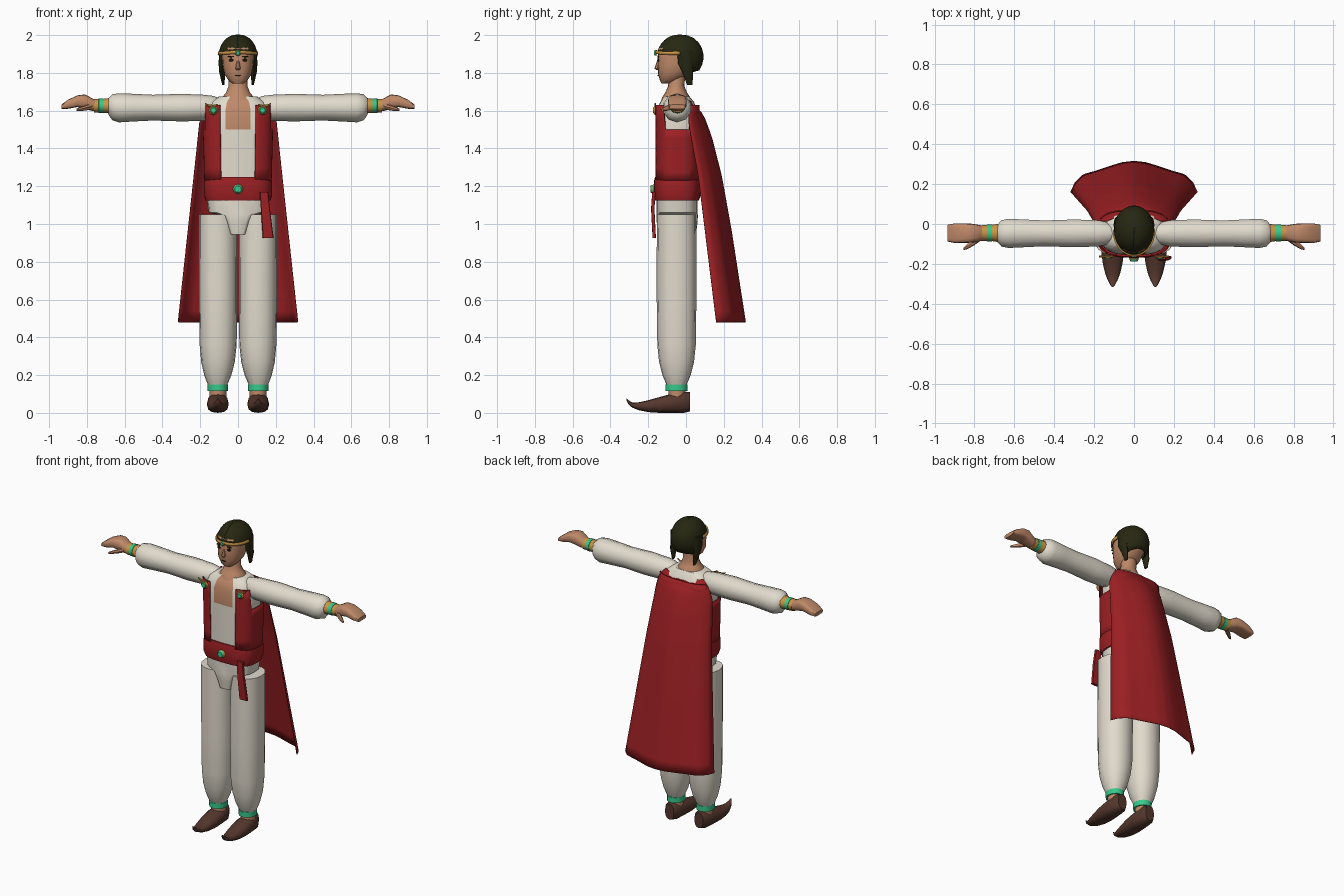
import bpy, bmesh, math
from math import sin, cos, pi

if "Cube" in bpy.data.objects:
    bpy.data.objects.remove(bpy.data.objects["Cube"])


def material(name, r, g, b):
    m = bpy.data.materials.new(name)
    m.diffuse_color = (r, g, b, 1)
    m.use_nodes = True
    m.node_tree.nodes["Principled BSDF"].inputs["Base Color"].default_value = m.diffuse_color
    return m


SKIN = material("skin", 0.52, 0.25, 0.14)
CREAM = material("cream cloth", 0.76, 0.71, 0.61)
RED = material("red cloth", 0.33, 0.014, 0.017)
BROWN = material("brown leather", 0.09, 0.038, 0.026)
HAIR = material("dark hair", 0.02, 0.02, 0.006)
GOLD = material("gold", 0.58, 0.30, 0.06)
GREEN = material("green gem", 0.04, 0.58, 0.26)
BLACK = material("dark eye", 0.012, 0.008, 0.006)


def build(name, verts, faces, *mats):
    me = bpy.data.meshes.new(name)
    me.from_pydata(verts, [], faces)
    bm = bmesh.new()
    bm.from_mesh(me)
    bmesh.ops.recalc_face_normals(bm, faces=bm.faces)
    bm.to_mesh(me)
    bm.free()
    for m in mats:
        me.materials.append(m)
    ob = bpy.data.objects.new(name, me)
    bpy.context.collection.objects.link(ob)
    return ob


def ring(axis, c, a, b, n=16, p=2.0):
    """Superellipse around c, in the plane across the axis."""
    pts = []
    for i in range(n):
        t = 2 * pi * i / n
        u = a * math.copysign(abs(sin(t)) ** (2 / p), sin(t))
        v = b * math.copysign(abs(cos(t)) ** (2 / p), cos(t))
        o = {'x': (0, u, v), 'y': (u, 0, v), 'z': (u, -v, 0)}[axis]
        pts.append(tuple(c[k] + o[k] for k in range(3)))
    return pts


def loft(name, rings, *mats):
    n = len(rings[0])
    faces = [(k * n + i, k * n + (i + 1) % n, (k + 1) * n + (i + 1) % n, (k + 1) * n + i)
             for k in range(len(rings) - 1) for i in range(n)]
    faces += [tuple(range(n)), tuple(range((len(rings) - 1) * n, len(rings) * n))]
    return build(name, [p for r in rings for p in r], faces, *mats)


def grid(name, rows, mat, thick=0.0):
    n = len(rows[0])
    faces = [(k * n + i, k * n + i + 1, (k + 1) * n + i + 1, (k + 1) * n + i)
             for k in range(len(rows) - 1) for i in range(n - 1)]
    ob = build(name, [p for r in rows for p in r], faces, mat)
    if thick:
        mod = ob.modifiers.new("thickness", 'SOLIDIFY')
        mod.thickness, mod.offset = thick, 0
    return ob


def interp(x, table):
    for (x0, y0), (x1, y1) in zip(table, table[1:]):
        if x <= x1:
            return y0 + (y1 - y0) * (x - x0) / (x1 - x0)
    return table[-1][1]


def disc(name, x, y, z, r, depth, mat, n=12, rz=None):
    rz = rz or r
    return loft(name, [ring('y', (x, y, z), r, rz, n),
                       ring('y', (x, y - depth, z), r * .75, rz * .75, n)], mat)


Y = -0.047  # body centre line

# shirt, with the open neckline in skin
shirt = loft("shirt", [ring('z', (0, Y, z), a, b, 24, 3) for z, a, b in
             [(1.15, .160, .108), (1.5, .166, .109), (1.6, .165, .107), (1.645, .145, .09),
              (1.675, .10, .066)]], CREAM, SKIN)
for f in shirt.data.polygons:
    if abs(f.center.x) < .06 and f.center.y < -.09 and f.center.z > 1.5:
        f.material_index = 1

# sleeveless vest, open at the front with armholes
rows = []
for k in range(7):
    row = []
    for i in range(49):
        t = .37 + (2 * pi - .74) * i / 48
        top = 1.5 if abs(cos(t)) < .42 else 1.63
        z = 1.23 + (top - 1.23) * k / 6
        s = 1 + .06 * (z - 1.23) / .4
        row.append((.175 * s * math.copysign(abs(sin(t)) ** .667, sin(t)),
                    Y - .116 * math.copysign(abs(cos(t)) ** .667, cos(t)), z))
    rows.append(row)
grid("vest", rows, RED, .007)

# belt, buckle and hanging sash
loft("belt", [ring('z', (0, Y, z), a, b, 24, 3) for z, a, b in
     [(1.125, .172, .116), (1.15, .18, .123), (1.225, .18, .123), (1.25, .172, .117)]], RED)
disc("buckle_rim", 0, -.168, 1.185, .027, .012, GOLD)
disc("buckle_gem", 0, -.178, 1.185, .023, .01, GREEN)
loft("sash", [ring('z', (x, y, z), w, .009, 8, 6) for x, y, z, w in
     [(.137, -.170, 1.17, .022), (.145, -.176, 1.08, .024), (.160, -.168, .925, .029)]], RED)

# hips
loft("hips", [ring('z', (0, Y, z), a, b, 20, p) for z, a, b, p in
     [(1.135, .165, .108, 3), (1.06, .155, .108, 3), (1.045, .085, .11, 5),
      (1.01, .065, .108, 5), (.945, .042, .10, 5)]], CREAM)

# neck and head
loft("neck", [ring('z', (0, y, z), a, b, 16) for z, y, a, b in
     [(1.63, -.052, .10, .085), (1.67, -.052, .085, .075), (1.695, -.052, .064, .058),
      (1.73, -.052, .050, .043), (1.81, -.045, .048, .043)]], SKIN)
loft("head", [ring('z', (0, y, z), a, b, 20, 2.3) for z, y, a, b in
     [(1.745, -.105, .028, .025), (1.76, -.088, .050, .05), (1.795, -.068, .073, .08),
      (1.84, -.052, .081, .098), (1.88, -.048, .084, .103), (1.93, -.045, .082, .1),
      (1.97, -.04, .055, .07)]], SKIN)
loft("nose", [ring('z', (0, y, z), a, b, 8) for z, y, a, b in
     [(1.815, -.148, .009, .008), (1.823, -.152, .014, .015), (1.868, -.146, .006, .006)]], SKIN)
disc("mouth", 0, -.142, 1.787, .019, .008, BLACK, 8, .003)

# hair: a cap whose lower edge drops behind the temples
rows = []
for k in range(9):
    row = []
    for i in range(41):
        t = 2 * pi * i / 40
        zb = interp(-cos(t), [(-1, 1.9), (.1, 1.895), (.16, 1.83), (.45, 1.795), (1, 1.815)])
        p0 = math.asin((zb - 1.885) / .115)
        ph = p0 + (pi / 2 - p0) * k / 8
        row.append((.1 * sin(t) * cos(ph) ** .9, -.03 - .12 * cos(t) * cos(ph) ** .9,
                    1.885 + .115 * sin(ph)))
    rows.append(row)
grid("hair", rows, HAIR, .006)

# headband over the forehead
rows = []
for dz in (-.009, .009):
    rows.append([(.102 * sin(t), -.035 - .123 * cos(t),
                  1.905 + dz + (.006 * max(0, cos(t)) ** 8)) for t in
                 [-1.6 + 3.2 * i / 20 for i in range(21)]])
grid("headband", rows, GOLD, .008)
disc("headband_rim", 0, -.156, 1.906, .017, .008, GOLD, 10)
disc("headband_gem", 0, -.163, 1.906, .011, .006, GREEN, 8, .015)

# cape, narrow at the shoulders and spreading to the hem
rows = []
for k in range(25):
    v = (k / 24) ** 1.3
    w = interp(v, [(0, .135), (.04, .18), (.09, .203), (1, .317)])
    yc = interp(v, [(0, .04), (.05, .092), (.15, .135), (.33, .188), (.58, .24), (1, .315)])
    ye = interp(v, [(0, .015), (.1, .015), (.33, .065), (1, .16)])
    row = []
    for i in range(33):
        u = -1 + i / 16
        f = interp(abs(u), [(0, 0), (.2, .05), (.4, .18), (.6, .32), (.8, .43), (.93, .68), (1, 1)])
        f += (abs(u) ** 2 - f) * (1 - v) * .7
        row.append((w * u, yc + (ye - yc) * f, 1.635 - 1.155 * v + .02 * u * u * (1 - v) ** 6))
    rows.append(row)
grid("cape", rows, RED, .004)

for s, side in ((1, "left"), (-1, "right")):
    # eyes, brows and side locks
    disc("eye_" + side, s * .035, -.142, 1.868, .013, .009, BLACK, 8, .009)
    disc("brow_" + side, s * .037, -.142, 1.886, .019, .009, HAIR, 8, .004)
    loft("lock_" + side, [ring('z', (s * x, y, z), a, b, 8) for x, y, z, a, b in
         [(.085, -.005, 1.92, .014, .04), (.086, -.005, 1.85, .017, .038),
          (.084, .01, 1.80, .015, .028), (.077, .02, 1.735, .006, .014)]], HAIR)

    # shoulder brooch
    disc("brooch_rim_" + side, s * .13, -.162, 1.602, .026, .008, GOLD)
    disc("brooch_gem_" + side, s * .13, -.169, 1.602, .018, .006, GREEN)
    loft("brooch_wing_" + side, [ring('x', (s * x, -.163, z), .005, h, 6) for x, z, h in
         [(.105, 1.632, .004), (.13, 1.624, .007), (.155, 1.626, .007), (.175, 1.638, .003)]], GOLD)

    # sleeve
    loft("sleeve_" + side, [ring('x', (s * x, Y, z), r, r, 10) for x, z, r in
         [(.10, 1.625, .042), (.13, 1.62, .058), (.18, 1.615, .069), (.3, 1.616, .073),
          (.45, 1.616, .068), (.55, 1.616, .073), (.63, 1.615, .077), (.665, 1.618, .069),
          (.685, 1.622, .045)]], CREAM)

    # bracelet with a green stripe
    br = loft("bracelet_" + side, [ring('x', (s * x, -.045, 1.626), r, r * .9, 12) for x, r in
              [(.675, .046), (.712, .041), (.713, .043), (.737, .042), (.738, .040),
               (.762, .040)]], GOLD, GREEN)
    for f in br.data.polygons:
        if .71 < abs(f.center.x) < .74:
            f.material_index = 1

    # hand and thumb
    loft("hand_" + side, [ring('x', (s * x, -.046, z), a, b, 16, p) for x, z, a, b, p in
         [(.745, 1.625, .034, .028, 2), (.775, 1.633, .041, .034, 2.5),
          (.81, 1.648, .047, .038, 3), (.85, 1.650, .049, .031, 3.5),
          (.90, 1.634, .049, .024, 4), (.935, 1.620, .042, .012, 4)]], SKIN)
    loft("thumb_" + side, [ring('x', (s * x, y, z), a, b, 8) for x, y, z, a, b in
         [(.765, -.065, 1.627, .016, .016), (.80, -.088, 1.617, .018, .015),
          (.835, -.112, 1.608, .014, .011), (.855, -.125, 1.604, .006, .006)]], SKIN)

    # trouser leg
    loft("trouser_leg_" + side, [ring('z', (s * x, -.05, z), r, r * 1.04, 16, 2.2) for z, x, r in
         [(.14, .108, .048), (.165, .108, .058), (.20, .107, .072), (.27, .106, .089),
          (.36, .105, .098), (.6, .105, .101), (.85, .106, .101), (1.0, .107, .1),
          (1.05, .107, .1)]], CREAM)

    # ankle, cuff and curled shoe
    loft("ankle_" + side, [ring('z', (s * .107, -.048, z), .045, .045, 12)
                           for z in (.07, .13)], SKIN)
    loft("ankle_cuff_" + side, [ring('z', (s * .107, -.05, z), .054, .059, 12)
                                for z in (.115, .15)], GREEN)
    loft("shoe_" + side, [ring('y', (s * .107, y, (lo + hi) / 2), a, (hi - lo) / 2, 12, 2.4)
         for y, lo, hi, a in
         [(.02, .008, .11, .032), (-.01, 0, .112, .05), (-.08, 0, .1, .057), (-.14, 0, .084, .057),
          (-.20, .004, .067, .049), (-.25, .014, .056, .037), (-.285, .028, .056, .023),
          (-.305, .046, .067, .012), (-.315, .066, .077, .005)]], BROWN)

# smooth shading with sharp edges kept
for ob in bpy.context.scene.objects:
    ob.select_set(True)
bpy.context.view_layer.objects.active = shirt
bpy.ops.object.shade_smooth_by_angle(angle=math.radians(40))
